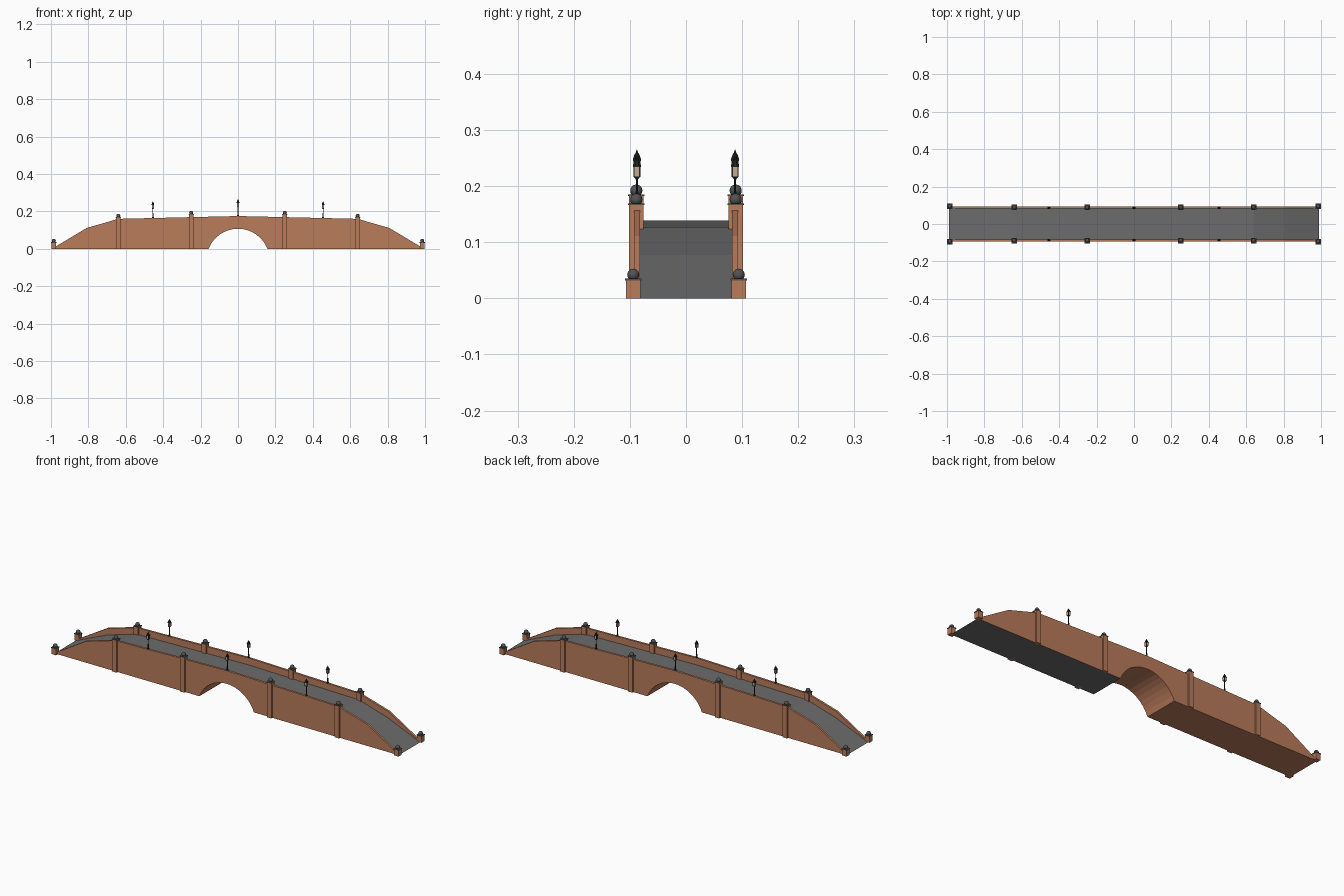
import bpy, bmesh, math
from mathutils import Matrix

if "Cube" in bpy.data.objects:
    bpy.data.objects.remove(bpy.data.objects["Cube"])


def mat(name, rgb):
    m = bpy.data.materials.new(name)
    m.diffuse_color = (*rgb, 1)
    m.use_nodes = True
    m.node_tree.nodes["Principled BSDF"].inputs["Base Color"].default_value = m.diffuse_color
    return m


BRICK = mat("brick", (0.49, 0.20, 0.105))
ROAD = mat("road_grey", (0.15, 0.15, 0.15))
STONE = mat("dark_stone", (0.085, 0.085, 0.085))
IRON = mat("black_iron", (0.015, 0.017, 0.017))
GLASS = mat("lamp_glass", (0.58, 0.42, 0.28))


def finish(name, bm, mats, smooth=False):
    bmesh.ops.recalc_face_normals(bm, faces=bm.faces[:])
    me = bpy.data.meshes.new(name)
    for m in mats:
        me.materials.append(m)
    ob = bpy.data.objects.new(name, me)
    bpy.context.collection.objects.link(ob)
    for f in bm.faces:
        f.smooth = smooth
    bm.to_mesh(me)
    bm.free()
    return ob


def box(name, x, y, z0, z1, wx, wy, m):
    bm = bmesh.new()
    bmesh.ops.create_cube(bm, size=1, matrix=Matrix.Translation((x, y, (z0 + z1) / 2))
                          @ Matrix.Diagonal((wx, wy, z1 - z0, 1)))
    return finish(name, bm, [m])


def frustum(name, x, y, z0, z1, r0, r1, m, n=8):
    bm = bmesh.new()
    bmesh.ops.create_cone(bm, cap_ends=True, segments=n, radius1=r0, radius2=r1, depth=z1 - z0,
                          matrix=Matrix.Translation((x, y, (z0 + z1) / 2))
                          @ Matrix.Rotation(math.pi / n, 4, 'Z'))
    return finish(name, bm, [m])


def ball(name, x, y, z, r, m):
    bm = bmesh.new()
    bmesh.ops.create_uvsphere(bm, u_segments=16, v_segments=10, radius=r,
                              matrix=Matrix.Translation((x, y, z)))
    return finish(name, bm, [m], True)


# arch opening: circular segment 0.31 wide and 0.107 high
HALF, RISE = 0.157, 0.107
RAD = (HALF ** 2 + RISE ** 2) / (2 * RISE)
A = math.asin(HALF / RAD)
N = 16
ARCH = [(RAD * math.sin(t), RAD * math.cos(t) + RISE - RAD)
        for t in (-A + 2 * A * i / N for i in range(N + 1))]


def slab(name, top, y0, y1, mats):
    """Extrude a side profile with the arch cut out of its underside."""
    left = [(-x, z) for x, z in top]
    right = [(x, z) for x, z in reversed(top) if x > 0]
    bottom = [(x, max(z, 0)) for x, z in reversed(ARCH)]
    end = top[0][0]
    pts = left + right
    if top[0][1] > 0:
        pts = [(-end, 0)] + pts + [(end, 0)]
    pts += bottom
    bm = bmesh.new()
    f = bm.faces.new([bm.verts.new((x, y0, z)) for x, z in pts])
    r = bmesh.ops.extrude_face_region(bm, geom=[f])
    bmesh.ops.translate(bm, vec=(0, y1 - y0, 0),
                        verts=[v for v in r['geom'] if isinstance(v, bmesh.types.BMVert)])
    bmesh.ops.recalc_face_normals(bm, faces=bm.faces[:])
    if len(mats) > 1:
        for f in bm.faces:
            c = f.calc_center_median()
            # road surface on top, and the grey base under the right half
            if f.normal.z > 0.2 or (f.normal.z < -0.99 and c.z < 0.001 and c.x > 0.1):
                f.material_index = 1
    return finish(name, bm, mats)


# road body and the two parapet walls
slab("road_body", [(0.99, 0), (0.81, 0.077), (0.64, 0.127), (0, 0.139)],
     -0.082, 0.082, [BRICK, ROAD])
WALL = [(0.985, 0.006), (0.81, 0.111), (0.64, 0.160), (0, 0.175)]
for s in (-1, 1):
    w = slab("parapet_wall", WALL, s * 0.082, s * 0.093, [BRICK, ROAD])
    for p in w.data.polygons:
        if p.normal.z > 0.2:
            p.material_index = 0


# square posts with a cap slab and a ball
def post(name, x, y, h):
    box(name, x, y, 0, h, 0.026, 0.026, BRICK)
    box(name + "_cap", x, y, h, h + 0.003, 0.030, 0.029, STONE)
    ball(name + "_ball", x, y, h + 0.010, 0.0108, STONE)


# iron lamp on the parapet
def lamp(x, y, z):
    frustum("lamp_base", x, y, z - 0.002, z + 0.006, 0.006, 0.005, IRON)
    frustum("lamp_lower_post", x, y, z + 0.006, z + 0.026, 0.0035, 0.0025, IRON)
    frustum("lamp_post", x, y, z + 0.026, z + 0.050, 0.002, 0.002, IRON)
    frustum("lantern_bottom", x, y, z + 0.048, z + 0.053, 0.003, 0.008, IRON, 4)
    frustum("lantern_glass", x, y, z + 0.053, z + 0.070, 0.0065, 0.0075, GLASS, 4)
    for i in (-1, 1):
        for j in (-1, 1):
            box("lantern_bar", x + i * 0.005, y + j * 0.005, z + 0.052, z + 0.071,
                0.002, 0.002, IRON)
    box("lantern_rim", x, y, z + 0.070, z + 0.073, 0.014, 0.014, IRON)
    frustum("lantern_roof", x, y, z + 0.073, z + 0.083, 0.008, 0.004, IRON)
    frustum("lantern_finial", x, y, z + 0.083, z + 0.090, 0.003, 0.0005, IRON)


for s in (-1, 1):
    for sx in (-1, 1):
        post("end_post", sx * 0.985, s * 0.094, 0.032)
        post("outer_pillar", sx * 0.64, s * 0.0885, 0.166)
        post("inner_pillar", sx * 0.25, s * 0.0885, 0.182)
        lamp(sx * 0.455, s * 0.0875, 0.164)
    lamp(0, s * 0.0875, 0.175)
